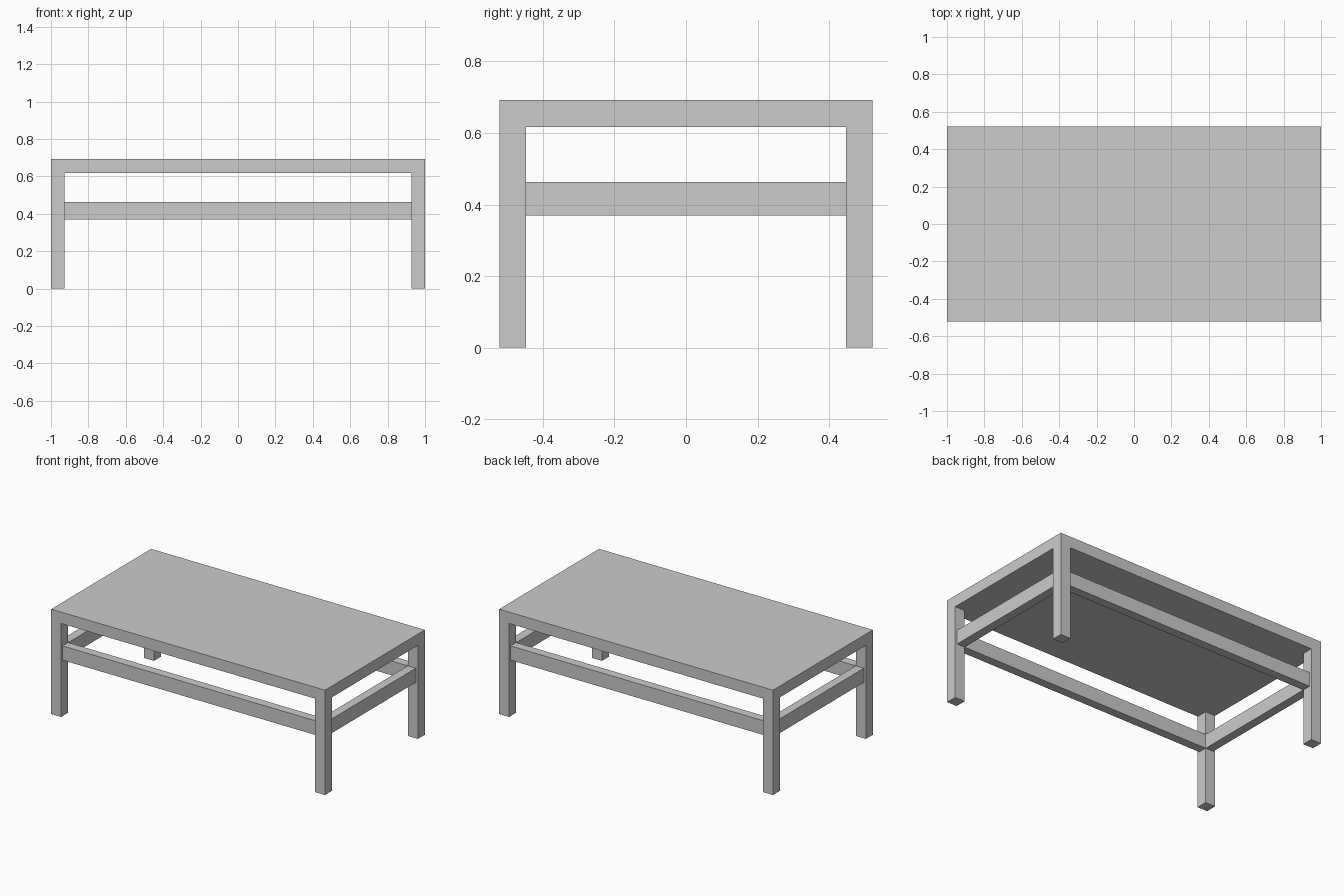
import bpy

if "Cube" in bpy.data.objects:
    bpy.data.objects.remove(bpy.data.objects["Cube"])

X, Y, H = 1.0, 0.521, 0.692      # half length, half width, height
LEG = 0.073                      # leg thickness
TOP_Z = 0.617                    # underside of the table top
RAIL_Z0, RAIL_Z1 = 0.369, 0.463  # rail bottom and top
INSET = 0.015                    # rail set back from the outer leg face


def box(name, lo, hi):
    bpy.ops.mesh.primitive_cube_add(
        size=1, location=[(a + b) / 2 for a, b in zip(lo, hi)])
    ob = bpy.context.object
    ob.name = name
    ob.scale = [abs(b - a) for a, b in zip(lo, hi)]
    bpy.ops.object.transform_apply(location=False, rotation=False, scale=True)
    return ob


# Table top
box("table_top", (-X, -Y, TOP_Z), (X, Y, H))

# Four corner legs, flush with the top's edges
for sx, side in ((-1, "left"), (1, "right")):
    for sy, end in ((-1, "front"), (1, "back")):
        box(f"{end}_{side}_leg",
            (sx * X, sy * Y, 0), (sx * (X - LEG), sy * (Y - LEG), TOP_Z))

# Long rails at front and back
for s, name in ((-1, "front_rail"), (1, "back_rail")):
    box(name, (-X + LEG, s * (Y - INSET), RAIL_Z0),
        (X - LEG, s * (Y - LEG), RAIL_Z1))

# Short rails at the sides
for s, name in ((-1, "left_rail"), (1, "right_rail")):
    box(name, (s * (X - INSET), -Y + LEG, RAIL_Z0),
        (s * (X - LEG), Y - LEG, RAIL_Z1))
